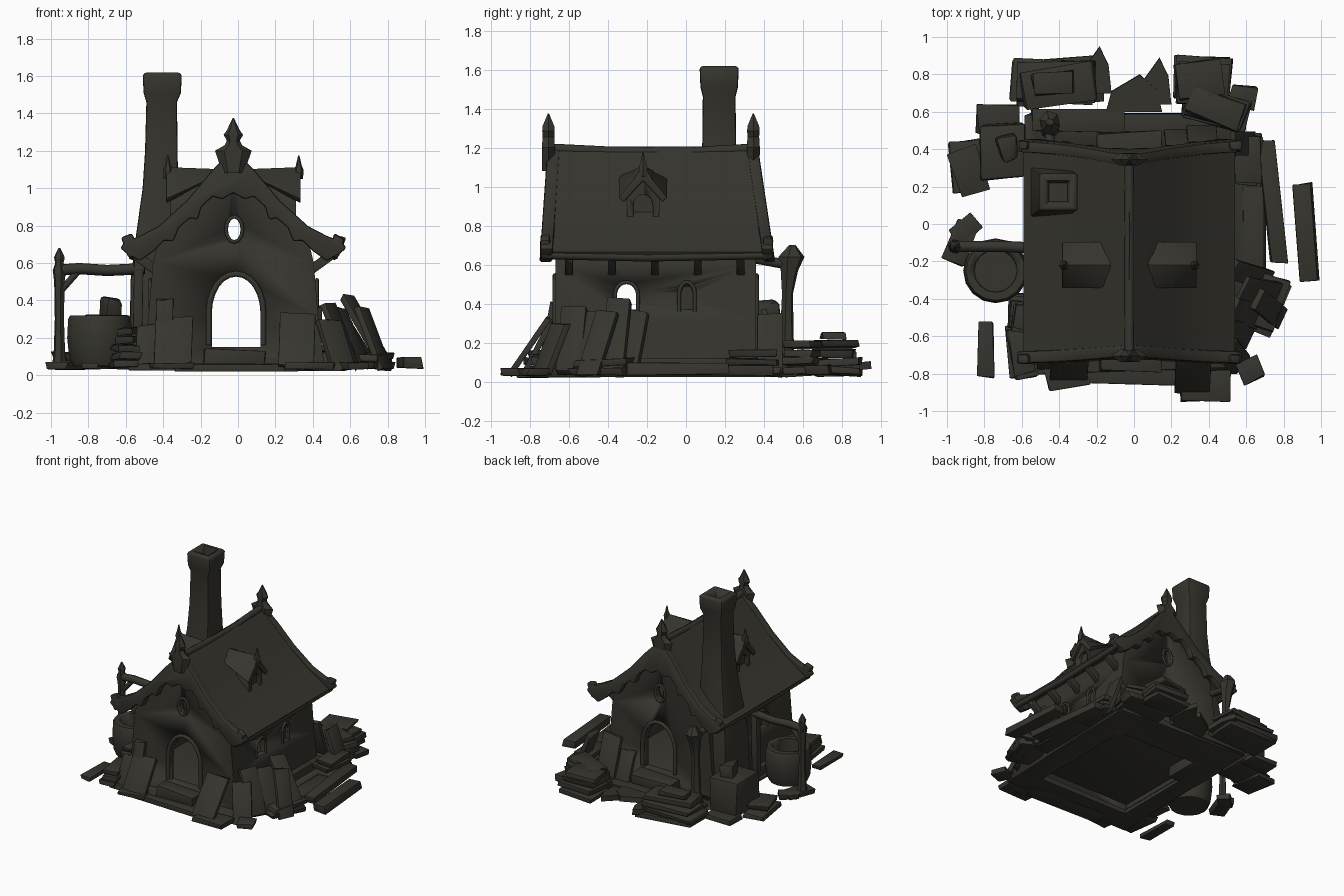
import bpy, bmesh, math, random
from mathutils import Vector, Matrix, Euler

if "Cube" in bpy.data.objects:
    bpy.data.objects.remove(bpy.data.objects["Cube"])
random.seed(4)
R = math.radians
X0 = -0.025                      # ridge line

mat = bpy.data.materials.new("dark_olive_grey")
mat.diffuse_color = (0.037, 0.035, 0.027, 1)
mat.use_nodes = True
mat.node_tree.nodes["Principled BSDF"].inputs["Base Color"].default_value = mat.diffuse_color


def finish(name, bm, bevel=0.0, angle=35):
    bmesh.ops.recalc_face_normals(bm, faces=bm.faces[:])
    me = bpy.data.meshes.new(name)
    bm.to_mesh(me)
    bm.free()
    me.materials.append(mat)
    ob = bpy.data.objects.new(name, me)
    bpy.context.collection.objects.link(ob)
    bpy.context.view_layer.objects.active = ob
    bpy.ops.object.select_all(action='DESELECT')
    ob.select_set(True)
    if bevel:
        m = ob.modifiers.new("bevel", 'BEVEL')
        m.width, m.segments, m.limit_method = bevel, 2, 'ANGLE'
        bpy.ops.object.modifier_apply(modifier=m.name)
    bpy.ops.object.shade_smooth_by_angle(angle=R(angle))
    return ob


def extrude(name, prof, a, b, axis='y', bevel=0.0):
    """Extrude a profile (side, height) from a to b along an axis."""
    bm = bmesh.new()
    put = (lambda p, t: (p[0], t, p[1])) if axis == 'y' else (lambda p, t: (t, p[0], p[1]))
    lo = [bm.verts.new(put(p, a)) for p in prof]
    hi = [bm.verts.new(put(p, b)) for p in prof]
    n = len(prof)
    bm.faces.new(lo)
    bm.faces.new(hi[::-1])
    for i in range(n):
        bm.faces.new((lo[i], lo[(i + 1) % n], hi[(i + 1) % n], hi[i]))
    return finish(name, bm, bevel)


def slab(name, loc, size, rot=(0, 0, 0), jit=0.012, bevel=0.004):
    bm = bmesh.new()
    bmesh.ops.create_cube(bm, size=1)
    m = Matrix.Translation(loc) @ Euler([R(r) for r in rot]).to_matrix().to_4x4()
    for v in bm.verts:
        v.co = m @ Vector([c * s + random.uniform(-jit, jit) * min(1, s * 8) for c, s in zip(v.co, size)])
    return finish(name, bm, bevel)


def board(name, p, q, w, t, side):
    """Rough plank from p to q, width along side."""
    p, q, u = Vector(p), Vector(q), Vector(side).normalized()
    d = (q - p).normalized()
    n = d.cross(u).normalized()
    bm = bmesh.new()
    bmesh.ops.create_cube(bm, size=1)
    for v in bm.verts:
        c = v.co.copy()
        v.co = p.lerp(q, c.z + .5) + u * c.x * w + n * c.y * t + d * random.uniform(-.02, .02)
    return finish(name, bm, 0.004)


def loft(name, rings, sides=4, turn=45, bevel=0.0):
    """Rings of (x, y, z, rx, ry) joined into a closed post-like solid."""
    bm = bmesh.new()
    k = 1 / math.cos(math.pi / sides)
    loops = []
    for x, y, z, rx, ry in rings:
        loops.append([bm.verts.new((x + rx * k * math.cos(R(turn) + 2 * math.pi * i / sides),
                                    y + ry * k * math.sin(R(turn) + 2 * math.pi * i / sides), z)) for i in range(sides)])
    for a, b in zip(loops, loops[1:]):
        for i in range(sides):
            bm.faces.new((a[i], a[(i + 1) % sides], b[(i + 1) % sides], b[i]))
    bm.faces.new(loops[0][::-1])
    bm.faces.new(loops[-1])
    return finish(name, bm, bevel)


def tube(name, pts, r):
    cu = bpy.data.curves.new(name, 'CURVE')
    cu.dimensions, cu.bevel_depth, cu.bevel_resolution, cu.use_fill_caps = '3D', r, 2, True
    sp = cu.splines.new('POLY')
    sp.points.add(len(pts) - 1)
    for s, p in zip(sp.points, pts):
        s.co = (*p, 1)
    cu.materials.append(mat)
    bpy.context.collection.objects.link(bpy.data.objects.new(name, cu))


def cut(ob, cutter):
    m = ob.modifiers.new("cut", 'BOOLEAN')
    m.operation, m.solver, m.object = 'DIFFERENCE', 'EXACT', cutter
    bpy.context.view_layer.objects.active = ob
    bpy.ops.object.modifier_apply(modifier=m.name)
    bpy.data.objects.remove(cutter)


def both(half):
    """Mirror a half profile around the ridge line."""
    return [(X0 + x, z) for x, z in half] + [(X0 - x, z) for x, z in half[::-1] if x > 0]


def arch(cx, w, z0, z1, rise):
    return [(cx + w, z0)] + [(cx + w * math.cos(a), z1 - rise + rise * math.sin(a))
            for a in [math.pi * i / 12 for i in range(13)]] + [(cx - w, z0)]


def oval(rx, rz, n=12):
    return [(-.02 + rx * math.cos(i * math.pi / 6), .78 + rz * math.sin(i * math.pi / 6)) for i in range(n)]


def rake(ob):
    """Gable ends lean inwards towards the ridge."""
    for v in ob.data.vertices:
        v.co.y += (v.co.z - .63) * (-.15 if v.co.y > 0 else .07)


# hollow walls with door, windows
walls = extrude("walls", both([(0, 1.16), (.12, 1.03), (.25, .87), (.4, .73), (.43, .6), (.455, .3), (.49, .03)]), -.67, .36)
cut(walls, extrude("inside", both([(0, 1.1), (.12, .97), (.25, .81), (.36, .7), (.38, .6), (.41, .3), (.44, -.1)]), -.62, .31))
door = arch(-.01, .13, .15, .53, .2)
cut(walls, extrude("door_cut", door, -1, 1))
cut(walls, extrude("oval_cut", oval(.036, .06), -1, 1))
cut(walls, extrude("window_cut", arch(-.305, .05, .37, .5, .06), -1, 1, 'x'))
for s in (-1, 1):
    cut(walls, extrude("recess_cut", arch(.005, .03, .37, .49, .04), X0 + s * .425, X0 + s * .6, 'x'))
    for y, w in ((-.305, .058), (.005, .04)):
        tube("side_window_frame", [(X0 + s * .447, a, b) for a, b in arch(y, w, .36, .51, .06)], .01)
for y, n in ((-.67, "front"), (.36, "back")):
    tube(n + "_door_frame", [(-.01 + (a + .01) * 1.12, y, b + .012) for a, b in door], .015)
    tube(n + "_oval_frame", [(a, y, b) for a, b in oval(.044, .068, 13)], .01)

# ground plate with an open underside, floor, skirting, steps
plate = slab("ground_plate", (0, -.1, .045), (1.14, 1.36, .035), jit=.03)
cut(plate, slab("plate_hole", (X0, -.16, .04), (.8, .9, .3), jit=0, bevel=0))
slab("floor", (X0, -.155, .125), (.85, .96, .02), jit=0)
slab("door_step", (-.02, -.72, .085), (.32, .14, .1))
slab("back_step", (-.02, .42, .085), (.34, .14, .1))
slab("lower_front_edge", (0, -.79, .04), (.66, .14, .035), (0, 0, -3))
for s in (-1, 1):
    slab("side_skirting", (X0 + s * .5, -.13, .085), (.07, .98, .07))

# roof with bargeboards, ridge, eaves
rake(extrude("roof_shell", [(X0 - x, z) for x, z in ((.565, .665), (.4, .785), (.25, .925), (.12, 1.08))] +
             both([(0, 1.205)]) + [(X0 + x, z) for x, z in ((.12, 1.08), (.25, .925), (.4, .785), (.565, .665),
             (.545, .63), (.4, .725), (.25, .86), (.12, 1.015), (0, 1.14))] +
             [(X0 - x, z) for x, z in ((.12, 1.015), (.25, .86), (.4, .725), (.545, .63))], -.735, .44))
barge = both([(0, 1.212), (.12, 1.088), (.25, .933), (.4, .797), (.5, .745), (.58, .715)])[:6] + \
    [(X0 + x, z) for x, z in ((.605, .68), (.57, .65), (.5, .61), (.43, .66), (.37, .72), (.32, .715), (.29, .79), (.23, .84),
                              (.19, .83), (.17, .9), (.11, .955), (.06, .94), (0, .975))]
barge += [(2 * X0 - x, z) for x, z in barge[-2:0:-1]]
rake(extrude("front_bargeboard", barge, -.75, -.685, bevel=.012))
rake(extrude("back_bargeboard", barge, .395, .455, bevel=.012))
tube("ridge_beam", [(X0, -.7, 1.195), (X0, -.4, 1.18), (X0, 0, 1.175), (X0, .35, 1.195)], .026)
for s in (-1, 1):
    tube("eave_beam", [(X0 + s * .545, -.735, .65), (X0 + s * .54, -.2, .638), (X0 + s * .545, .44, .65)], .022)
    for i in range(5):
        y = -.6 + i * .22
        board("rafter_tail", (X0 + s * .41, y, .56), (X0 + s * .52, y, .64), .04, .05, (0, 1, 0))
    for y in (-.72, .42):
        slab("eave_block", (X0 + s * .55, y, .69), (.06, .05, .11), (0, s * 20, 0), bevel=.012)
for y, n in ((-.705, "front"), (.345, "back")):
    loft(n + "_finial", [(X0, y, z, r, min(r, .03 + r * .04)) for z, r in
         [(1.08, .05), (1.15, .07), (1.2, .085), (1.23, .04), (1.255, .03), (1.285, .045), (1.31, .03), (1.375, .003)]], 6, 0)

# dormers on both slopes
DY = -.22
for s in (-1, 1):
    xf = X0 + s * .335
    dw = extrude("dormer_walls", [(DY - .08, .77), (DY + .08, .77), (DY + .085, .95), (DY, 1.08), (DY - .085, .95)], X0 + s * .1, xf, 'x')
    cut(dw, extrude("dormer_cut", arch(DY, .05, .8, .96, .06), X0 + s * .31, X0 + s * .4, 'x'))
    dr = extrude("dormer_roof", [(DY, 1.115), (DY + .05, 1.035), (DY + .125, .945), (DY + .1, .92), (DY, 1.03),
                 (DY - .1, .92), (DY - .125, .945), (DY - .05, 1.035)], X0 + s * .1, X0 + s * .36, 'x', .006)
    for v in dr.data.vertices:          # eaves rise to the back
        if abs(v.co.x - X0) < .2:
            v.co.z += (1.1 - v.co.z) * .75
    loft("dormer_finial", [(X0 + s * .35, DY, z, r, r) for z, r in [(1.05, .02), (1.1, .022), (1.12, .014), (1.175, .003)]], 6, 0)

# chimney with hollow mouth
ch = loft("chimney", [(-.455, .17, .03, .125, .17), (-.455, .17, .5, .12, .15), (-.43, .17, .75, .115, .125),
                      (-.415, .17, 1.0, .095, .1), (-.41, .17, 1.2, .087, .087), (-.408, .17, 1.46, .082, .084),
                      (-.405, .17, 1.51, .1, .096), (-.405, .17, 1.6, .104, .1), (-.405, .17, 1.618, .096, .095)], bevel=.012)
cut(ch, loft("flue", [(-.405, .17, 1.54, .05, .05), (-.405, .17, 1.7, .075, .075)]))

# left frame, hollow barrel, rear post
loft("frame_post", [(-.955, -.12, z, r, r) for z, r in [(.04, .04), (.1, .028), (.3, .022), (.5, .025), (.56, .032), (.6, .02), (.63, .026), (.68, .004)]], 6)
tube("frame_beam", [(-.98, -.12, .56), (-.85, -.12, .57), (-.7, -.12, .56), (-.5, -.13, .57)], .03)
tube("frame_brace", [(-.94, -.12, .46), (-.86, -.12, .55)], .018)
board("wall_post", (-.54, -.13, .04), (-.53, -.13, .62), .05, .05, (1, 0, 0))
br = loft("barrel", [(-.74, -.25, z, r, r) for z, r in [(.05, .14), (.1, .16), (.2, .17), (.3, .165), (.32, .155)]], 16)
cut(br, loft("barrel_hole", [(-.74, -.25, .2, .11, .11), (-.74, -.25, .4, .115, .115)], 16))
loft("rear_post", [(-.45, .51, .05, .05, .05), (-.45, .515, .12, .035, .035), (-.45, .52, .45, .027, .025),
                   (-.45, .53, .57, .04, .04), (-.45, .54, .64, .05, .06), (-.45, .545, .7, .02, .015)], 6)
tube("rear_brace", [(-.45, .52, .6), (-.45, .36, .63)], .025)
slab("crate", (-.7, .39, .18), (.24, .3, .27), (0, 0, 2), bevel=.015)
slab("bundle", (-.68, .4, .36), (.11, .13, .11), (8, 6, 15), jit=.02, bevel=.02)

# plank and stone piles: centre x, y, length, depth, layers, turn
for cx, cy, lx, ly, n, turn in ((-.42, .75, .47, .24, 4, 2), (.36, .77, .3, .24, 4, 3), (.45, .62, .36, .18, 4, -16),
                                (-.6, -.68, .13, .28, 3, 3), (-.88, .3, .17, .26, 2, 12), (-.61, -.48, .12, .18, 5, -8),
                                (.6, .35, .16, .28, 3, -6), (.68, -.42, .22, .3, 2, -22)):
    for i in range(n):
        k = 1 - .06 * i
        slab("pile_slab", (cx + random.uniform(-.02, .02), cy + random.uniform(-.02, .02), .055 + i * .045),
             (lx * k, ly * k, .036), (random.uniform(-4, 4), random.uniform(-3, 3), turn + random.uniform(-7, 7)))
slab("pile_cap", (-.43, .75, .235), (.22, .12, .035), (0, 0, 4))

# boards leaning on the right wall
for xb, yb, xt, yt, zt, w in ((.62, -.6, .48, -.57, .38, .14), (.68, -.5, .53, -.44, .36, .14), (.8, -.38, .58, -.34, .42, .13),
                              (.72, -.3, .52, -.24, .36, .11), (.78, -.5, .66, -.4, .36, .12), (.64, .43, .53, .43, .33, .13)):
    board("leaning_board", (xb, yb, .04), (xt, yt, zt), w, .035, (.45, 1, 0) if yb < 0 else (0, 1, 0))
board("corner_board", (.56, -.74, .04), (.48, -.64, .3), .14, .035, (1, .6, 0))
# boards leaning on the front wall and the back wall
for x, yb, yt, zt, w in ((.31, -.9, -.7, .33, .19), (-.35, -.83, -.69, .31, .2),
                         (-.4, -.75, -.68, .41, .09), (-.5, -.77, -.68, .26, .1), (.36, .52, .4, .36, .16), (.22, .5, .4, .26, .12)):
    board("wall_board", (x, yb, .04), (x + .01, yt, zt), w, .03, (1, 0, 0))

# loose pieces on the ground
for x, y, z, sx, sy, sz, rz in ((.92, -.04, .065, .1, .52, .06, 4), (.74, .12, .06, .09, .66, .05, 6), (.64, -.05, .05, .12, .5, .03, 0),
                                (-.795, -.67, .05, .09, .29, .03, 0), (-.93, -.1, .05, .12, .22, .04, -20), (-.73, .56, .05, .22, .14, .04, 0),
                                (.38, -.87, .05, .26, .16, .04, 0), (-.36, -.82, .05, .22, .12, .03, 10), (.62, -.78, .05, .12, .12, .04, 25),
                                (.58, .68, .06, .14, .12, .05, -10), (-.3, .55, .06, .5, .12, .04, 0), (-.9, -.03, .05, .16, .1, .04, 40)):
    slab("loose_piece", (x, y, z), (sx, sy, sz), (0, 0, rz))
for x, y, w, l in ((0.0, .6, .15, .2), (.12, .64, .08, .25), (-.2, .7, .08, .25)):
    extrude("pointed_board", [(-w, 0), (w, 0), (w * .8, l * .6), (w * .2, l), (-w * .8, l * .55)], -.02, .02).matrix_world = \
        Matrix.Translation((x, y, .06)) @ Matrix.Rotation(R(-84), 4, 'X')
